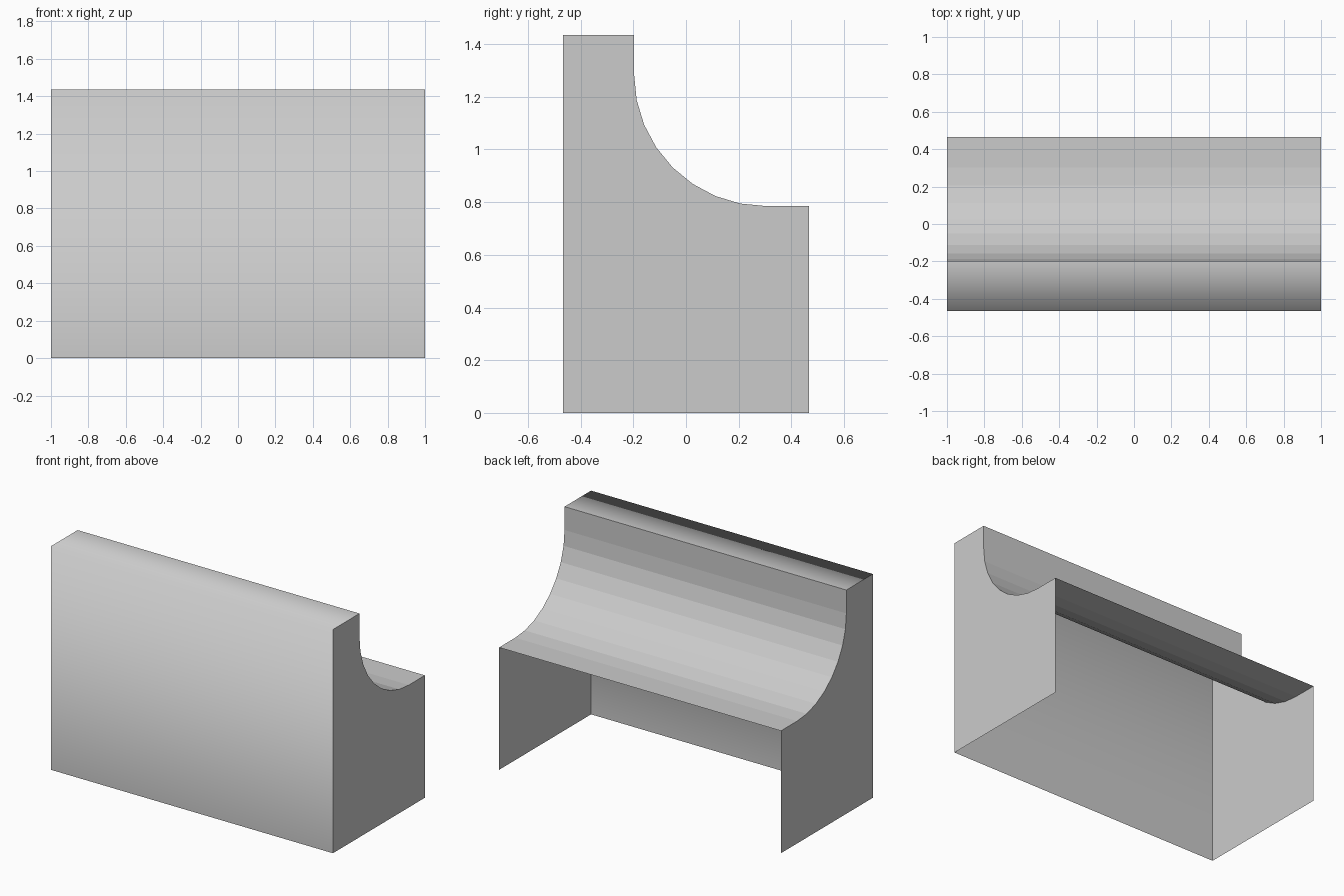
import bpy, bmesh
from math import sin, cos, pi

if "Cube" in bpy.data.objects:
    bpy.data.objects.remove(bpy.data.objects["Cube"])

HALF, FRONT, BACK, TOP = 1.0, -0.466, 0.466, 1.435
CY, CZ, R, SEG = 0.303, 1.285, 0.5, 8


def make_object(name, bm):
    mesh = bpy.data.meshes.new(name)
    bm.to_mesh(mesh)
    bm.free()
    obj = bpy.data.objects.new(name, mesh)
    bpy.context.collection.objects.link(obj)
    return obj


# Side profile (y, z): front wall, top, concave sweep, ledge
arc = [(CY - R * cos(a), CZ - R * sin(a))
       for a in (i * pi / 2 / SEG for i in range(SEG + 1))]
profile = [(FRONT, 0), (FRONT, TOP), (CY - R, TOP)] + arc + [(BACK, CZ - R)]

# Open shell: the back and underside are left empty
bm = bmesh.new()
left = [bm.verts.new((-HALF, y, z)) for y, z in profile]
right = [bm.verts.new((HALF, y, z)) for y, z in profile]
for i in range(len(profile) - 1):
    face = bm.faces.new((left[i], right[i], right[i + 1], left[i + 1]))
    face.smooth = i < 2  # front and top share soft shading
# Crisp crease where the top meets the sweep
bm.edges.get((left[2], right[2])).smooth = False
shell = make_object("curved_shell", bm)

# Flat end panels
for name, x in (("left_end_panel", -HALF), ("right_end_panel", HALF)):
    bm = bmesh.new()
    points = profile + [(BACK, 0)]
    verts = [bm.verts.new((x, y, z)) for y, z in points]
    face = bm.faces.new(verts)
    face.normal_update()
    if face.normal.x * x < 0:
        face.normal_flip()
    make_object(name, bm)
